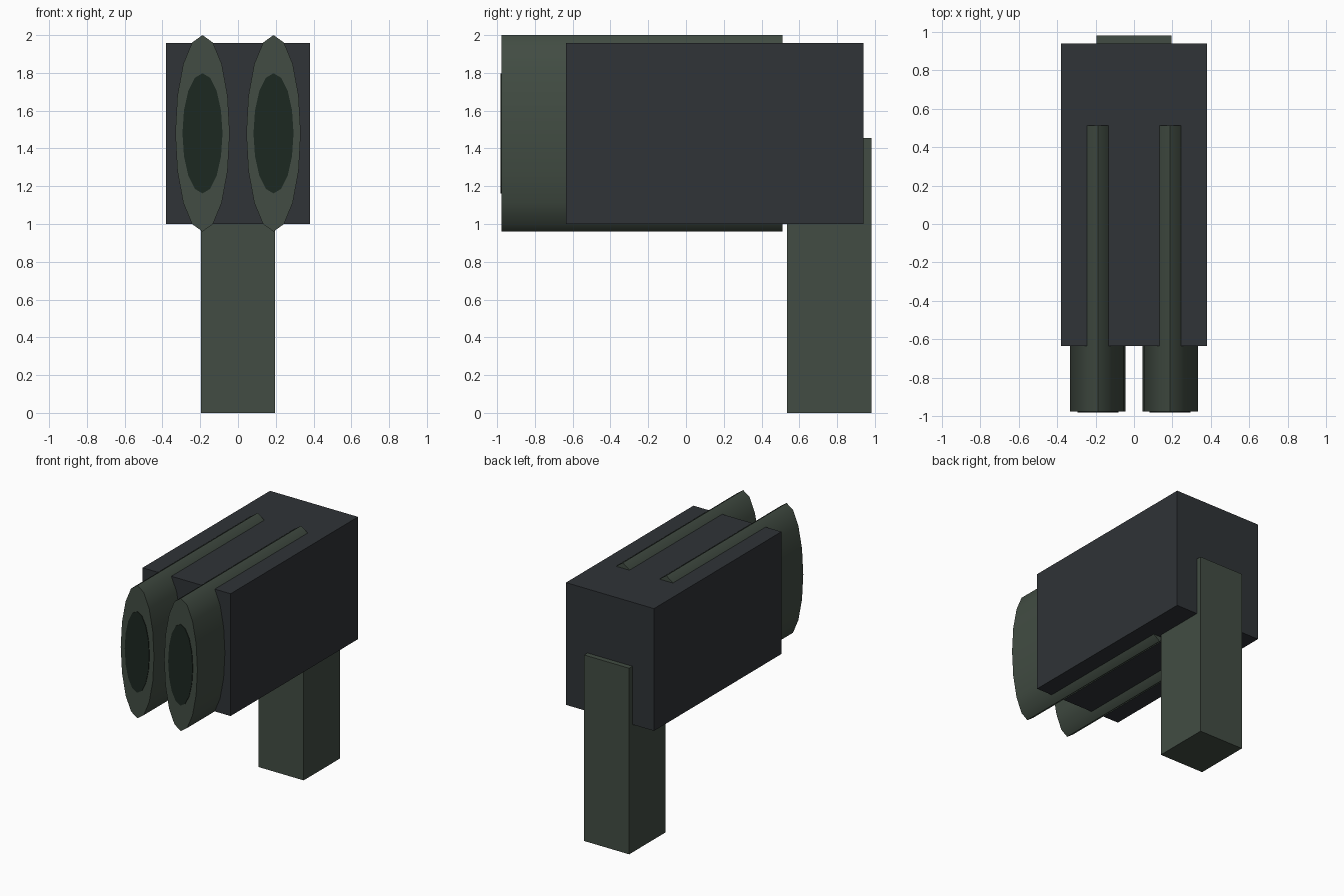
import bpy
from math import pi

if "Cube" in bpy.data.objects:
    bpy.data.objects.remove(bpy.data.objects["Cube"])


def material(name, rgb):
    m = bpy.data.materials.new(name)
    m.diffuse_color = (*rgb, 1)
    m.use_nodes = True
    m.node_tree.nodes["Principled BSDF"].inputs["Base Color"].default_value = m.diffuse_color
    return m


GREEN = material("dark_green", (0.054, 0.073, 0.056))
GREY = material("dark_grey", (0.029, 0.033, 0.038))
DARK = material("bore_dark", (0.012, 0.021, 0.015))


def box(name, lo, hi, mat):
    bpy.ops.mesh.primitive_cube_add(size=1, location=[(a + b) / 2 for a, b in zip(lo, hi)])
    ob = bpy.context.object
    ob.name = name
    ob.scale = [b - a for a, b in zip(lo, hi)]
    bpy.ops.object.transform_apply(location=False, rotation=False, scale=True)
    ob.data.materials.append(mat)
    return ob


def oval_tube(name, x, z, rx, rz, y0, y1, mat):
    # 16-sided cylinder along y, stretched into a tall oval
    bpy.ops.mesh.primitive_cylinder_add(vertices=16, radius=1, depth=y1 - y0,
                                        location=(x, (y0 + y1) / 2, z), rotation=(pi / 2, 0, 0))
    ob = bpy.context.object
    ob.name = name
    ob.scale = (rx, rz, 1)
    bpy.ops.object.transform_apply(location=False, rotation=True, scale=True)
    ob.data.materials.append(mat)
    bpy.ops.object.shade_smooth_by_angle(angle=pi * 50 / 180)
    return ob


# Main housing and rear grip
box("housing", (-0.381, -0.636, 1.0), (0.381, 0.94, 1.957), GREY)
box("grip", (-0.195, 0.534, 0.0), (0.195, 0.981, 1.456), GREEN)

# Twin oval barrels with dark muzzle inserts
for side, x in (("left", -0.188), ("right", 0.188)):
    oval_tube(f"{side}_barrel", x, 1.48, 0.144, 0.52, -0.976, 0.512, GREEN)
    oval_tube(f"{side}_bore", x, 1.48, 0.106, 0.318, -0.981, -0.7, DARK)
